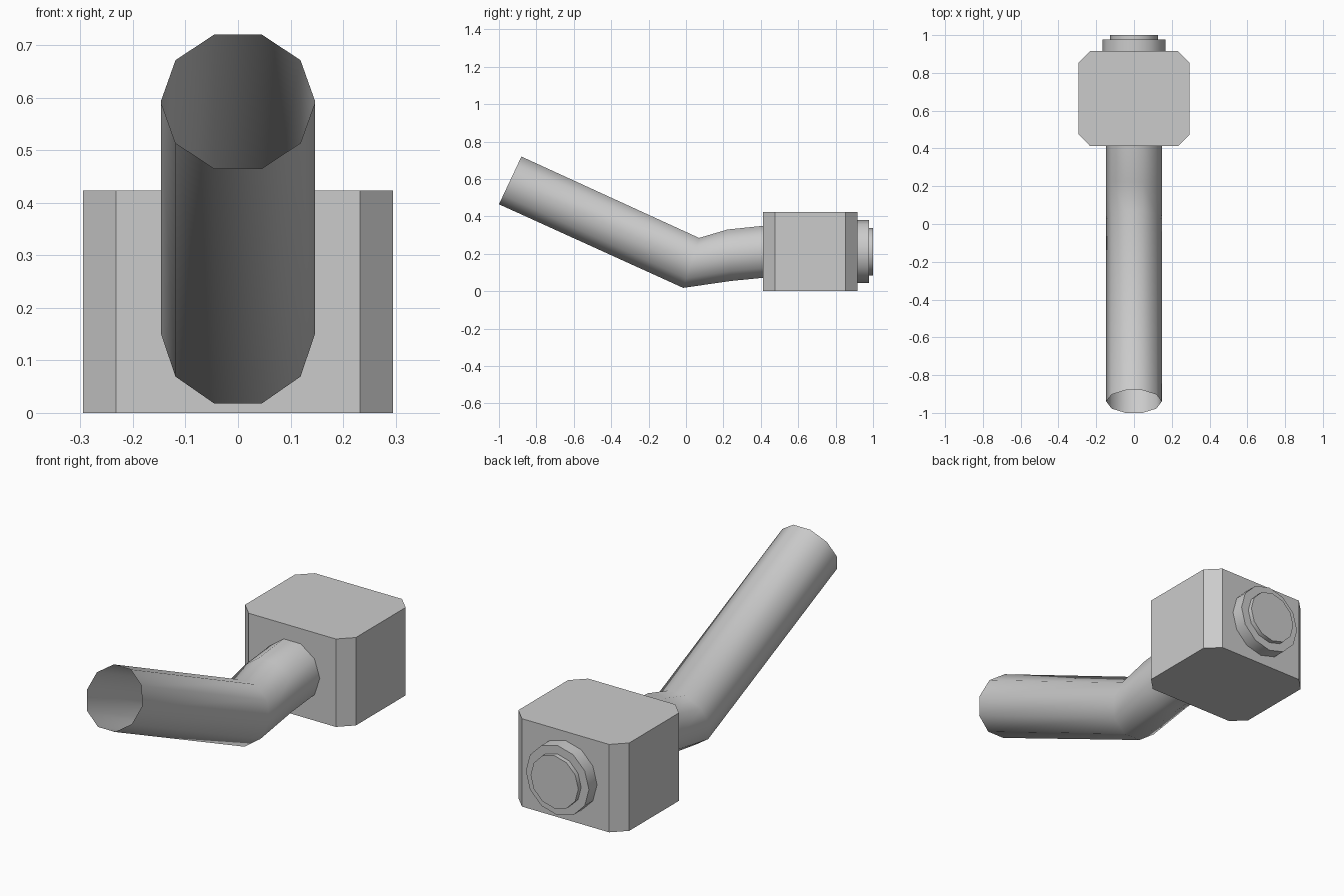
import bpy, bmesh
from math import cos, sin, pi, radians

if "Cube" in bpy.data.objects:
    bpy.data.objects.remove(bpy.data.objects["Cube"])


def finish(bm, name, smooth=True):
    bmesh.ops.recalc_face_normals(bm, faces=bm.faces)
    mesh = bpy.data.meshes.new(name)
    bm.to_mesh(mesh)
    bm.free()
    ob = bpy.data.objects.new(name, mesh)
    bpy.context.collection.objects.link(ob)
    if smooth:
        bpy.ops.object.select_all(action='DESELECT')
        ob.select_set(True)
        bpy.context.view_layer.objects.active = ob
        bpy.ops.object.shade_smooth_by_angle(angle=radians(40))
    return ob


def loft(bm, rings):
    for a, b in zip(rings, rings[1:]):
        n = len(a)
        for i in range(n):
            j = (i + 1) % n
            bm.faces.new((a[i], a[j], b[j], b[i]))


# Bent open pipe: ten-sided rings given by top and bottom (y, z) points
stations = [((-0.88, 0.72), (-1.0, 0.465)),
            ((0.07, 0.285), (-0.015, 0.018)),
            ((0.222, 0.33), (0.24, 0.055)),
            ((0.415, 0.35), (0.415, 0.072))]
bm = bmesh.new()
rings = []
for (ty, tz), (by, bz) in stations:
    cy, cz = (ty + by) / 2, (tz + bz) / 2
    k = 1 / sin(radians(72))
    uy, uz = (ty - cy) * k, (tz - cz) * k
    rings.append([bm.verts.new((0.147 * cos(a), cy + uy * sin(a), cz + uz * sin(a)))
                  for a in (i * pi / 5 for i in range(10))])
loft(bm, rings)
finish(bm, "bent_pipe")

# Block with chamfered vertical corners
outline = [(0.232, 0.412), (0.295, 0.475), (0.295, 0.853), (0.232, 0.916)]
outline += [(-x, y) for x, y in reversed(outline)]
bm = bmesh.new()
rings = [[bm.verts.new((x, y, z)) for x, y in outline] for z in (0, 0.423)]
loft(bm, rings)
for r in rings:
    bm.faces.new(r)
finish(bm, "block", smooth=False)


# Round collar and end cap on the back of the block
def disc(name, radius, y0, y1, sides=12):
    bm = bmesh.new()
    rings = [[bm.verts.new((radius * cos(i * 2 * pi / sides), y,
                            0.212 + radius * sin(i * 2 * pi / sides)))
              for i in range(sides)] for y in (y0, y1)]
    loft(bm, rings)
    for r in rings:
        bm.faces.new(r)
    finish(bm, name)


disc("collar", 0.168, 0.91, 0.978)
disc("end_cap", 0.127, 0.97, 1.0)
